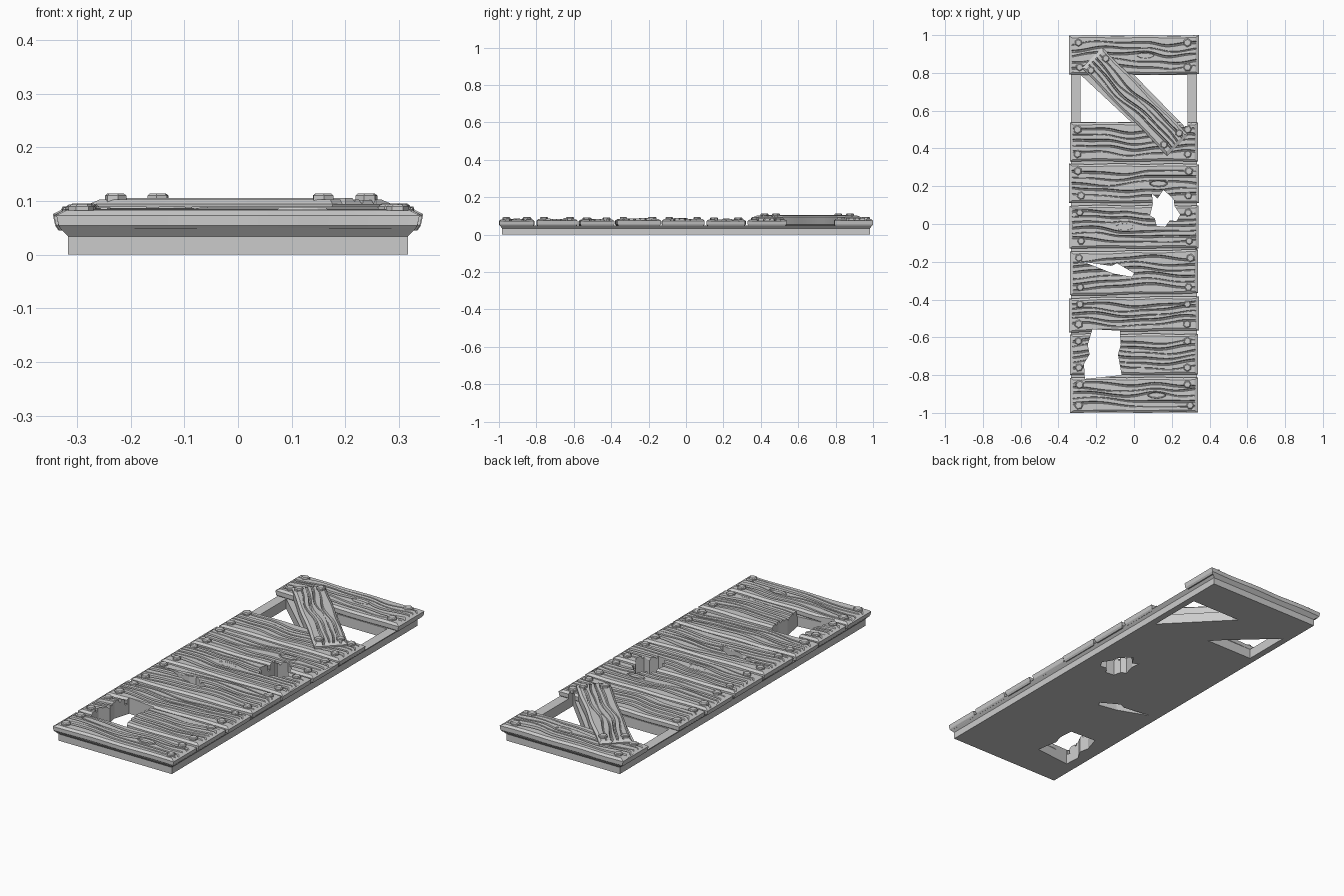
import bpy, bmesh, math, random
from mathutils import Matrix

random.seed(7)
if "Cube" in bpy.data.objects:
    bpy.data.objects.remove(bpy.data.objects["Cube"], do_unlink=True)

# One plain grey for everything
grey = bpy.data.materials.new("weathered grey")
grey.use_nodes = True
COLOUR = (0.6, 0.6, 0.6, 1)
grey.diffuse_color = COLOUR
grey.node_tree.nodes["Principled BSDF"].inputs["Base Color"].default_value = COLOUR


def make_object(name, bm):
    bmesh.ops.recalc_face_normals(bm, faces=bm.faces)
    mesh = bpy.data.meshes.new(name)
    bm.to_mesh(mesh)
    bm.free()
    mesh.materials.append(grey)
    obj = bpy.data.objects.new(name, mesh)
    bpy.context.collection.objects.link(obj)
    return obj


def add_prism(bm, outline, bottom, top):
    face = bm.faces.new([bm.verts.new((x, y, bottom)) for x, y in outline])
    extruded = bmesh.ops.extrude_face_region(bm, geom=[face])["geom"]
    verts = [g for g in extruded if isinstance(g, bmesh.types.BMVert)]
    bmesh.ops.translate(bm, verts=verts, vec=(0, 0, top - bottom))


def cut(obj, cutter):
    mod = obj.modifiers.new("holes", 'BOOLEAN')
    mod.operation, mod.solver, mod.object = 'DIFFERENCE', 'EXACT', cutter
    bpy.context.view_layer.objects.active = obj
    bpy.ops.object.modifier_apply(modifier=mod.name)


# Plank running along x: wavy grain grooves lofted through cross-sections
def plank(name, half_len, width, top, knot=None, bottom=0.045, tilt=0.0):
    bm = bmesh.new()
    steps, count = 36, max(3, round(width / 0.04))
    phase, freq = random.uniform(0, 6), random.uniform(7, 12)
    half = width / 2
    heights = [top + random.uniform(-0.004, 0.003) for _ in range(count + 1)]
    heights[0] = heights[-1] = top - 0.003
    drift = [random.uniform(-0.5, 0.5) for _ in range(count)]
    gap = (width - 0.03) / (count + 1)
    rows = []
    for i in range(steps + 1):
        t = -1 + 2 * i / steps
        x = t * half_len
        lo = -half + 0.004 * (1 + math.sin(17 * x + phase)) * 0.5
        hi = half - 0.004 * (1 + math.sin(21 * x - phase)) * 0.5
        # (across, height, reach at the plank ends)
        section = [(lo + 0.008, bottom, -0.010), (lo, bottom + 0.009, -0.004),
                   (lo, top - 0.012, 0), (lo + 0.012, heights[0], -0.018)]
        for k in range(count):
            g = -half + 0.015 + gap * (k + 1)
            wave = 0.011 * math.sin(freq * x + phase + drift[k])
            wave += 0.004 * math.sin(2.3 * freq * x + drift[k] * 3)
            if knot is not None:
                near = math.exp(-((x - knot) / 0.09) ** 2)
                side = k - (count - 1) / 2
                push = 0.015 if abs(side) < 1 else 0.007
                wave = wave * (1 - near) + near * math.copysign(push, side)
            g += wave
            fade = 0.5 + 0.5 * math.sin(6 * x + 2.4 * k + phase)
            w, d = 0.003 + 0.004 * fade, 0.005 + 0.010 * fade
            section += [(g - w, heights[k], -0.018), (g - w * 0.4, top - d, -0.014),
                        (g + w * 0.4, top - d, -0.014), (g + w, heights[k + 1], -0.018)]
        section += [(hi - 0.012, heights[-1], -0.018), (hi, top - 0.012, 0),
                    (hi, bottom + 0.009, -0.004), (hi - 0.008, bottom, -0.010)]
        rows.append([bm.verts.new((t * (half_len + reach), v + tilt * t, z))
                     for v, z, reach in section])
    n = len(rows[0])
    for a, b in zip(rows, rows[1:]):
        for j in range(n):
            m = (j + 1) % n
            bm.faces.new((a[j], a[m], b[m], b[j]))
    for r in (rows[0], rows[-1]):
        bm.faces.new((r[0], r[1], r[-2], r[-1]))
        bm.faces.new((r[1], r[2], r[-3], r[-2]))
        bm.faces.new(r[2:-2])
    return make_object(name, bm)


# Bolt heads: chamfered blocks in pairs at each plank end
def bolts(name, across, along, top):
    bm = bmesh.new()
    for sx in (-1, 1):
        for sy in (-1, 1):
            spin = Matrix.Rotation(random.uniform(0.5, 1.1), 4, 'Z')
            spot = (sx * (along + random.uniform(-0.01, 0.01)), sy * across)
            size = random.uniform(0.020, 0.024)
            for r1, r2, low, high in ((size, size, -0.012, 0.004),
                                      (size, size * 0.75, 0.004, 0.008)):
                place = Matrix.Translation((*spot, top + (low + high) / 2))
                bmesh.ops.create_cone(bm, cap_ends=True, segments=6, radius1=r1,
                                      radius2=r2, depth=high - low, matrix=place @ spin)
    return make_object(name, bm)


# Oval wood knot: raised rim with a sunken middle
def wood_knot(name, x, y, z):
    bm = bmesh.new()
    shape = Matrix.Translation((x, y, z)) @ Matrix.Diagonal((0.055, 0.021, 1, 1))
    bmesh.ops.create_cone(bm, cap_ends=True, segments=10, radius1=1, radius2=0.85,
                          depth=0.012, matrix=shape)
    bm.faces.ensure_lookup_table()
    lid = max(bm.faces, key=lambda f: f.calc_center_median().z)
    bmesh.ops.inset_region(bm, faces=[lid], thickness=0.006)
    bmesh.ops.translate(bm, verts=lid.verts, vec=(0, 0, -0.007))
    return make_object(name, bm)


# Broken openings through the deck
openings = [
    [(.095, .16), (.125, .135), (.155, .18), (.185, .155), (.21, .13), (.215, .095),
     (.245, .05), (.225, .015), (.19, .02), (.165, -.015), (.12, -.01), (.11, .03),
     (.085, .045), (.10, .105)],
    [(-.27, -.2), (-.12, -.222), (-.09, -.208), (0, -.26), (-.01, -.28), (-.11, -.262)],
    [(-.22, -.557), (-.075, -.565), (-.07, -.64), (-.085, -.69), (-.065, -.8),
     (-.26, -.82), (-.265, -.74), (-.235, -.69), (-.245, -.64)],
    [(0, .79), (.283, .79), (.283, .5)],
    [(-.283, .79), (-.283, .54), (-.015, .54)],
]
bm = bmesh.new()
for outline in openings:
    add_prism(bm, outline, -0.1, 0.2)
cutter = make_object("opening_cutter", bm)
cutter.hide_render = True

# Base slab with a flared upper rim
bm = bmesh.new()
rings = []
for hx, hy, z in ((.317, .983, 0), (.317, .983, .034), (.333, .997, .05)):
    rings.append([bm.verts.new((sx * hx, sy * hy, z))
                  for sx, sy in ((-1, -1), (1, -1), (1, 1), (-1, 1))])
for a, b in zip(rings, rings[1:]):
    for j in range(4):
        m = (j + 1) % 4
        bm.faces.new((a[j], a[m], b[m], b[j]))
bm.faces.new(rings[0])
bm.faces.new(rings[-1])
cut(make_object("base_slab", bm), cutter)

# Deck planks: front edge, back edge, knot position, tilt
deck = [(-1, -.81, .12, 0), (-.8, -.58, None, 0), (-.57, -.385, None, .005),
        (-.375, -.14, None, .006), (-.13, .1, -.05, 0), (.11, .32, .13, 0),
        (.33, .54, None, 0), (.79, 1, .06, 0)]
for i, (front, back, knot, tilt) in enumerate(deck, 1):
    mid, width = (front + back) / 2, back - front
    top = 0.086 + random.uniform(-0.002, 0.002)
    board = plank(f"deck_plank_{i}", random.uniform(.337, .346), width, top, knot, tilt=tilt)
    board.data.transform(Matrix.Translation((0, mid, 0)))
    cut(board, cutter)
    heads = bolts(f"plank_bolts_{i}", width / 2 - 0.04, 0.29, top)
    heads.data.transform(Matrix.Translation((0, mid, 0)))
    if knot is not None:
        wood_knot(f"wood_knot_{i}", knot, mid, top - 0.004)

# Fallen diagonal plank across the gap
place = Matrix.Translation((.005, .648, 0)) @ Matrix.Rotation(math.radians(-45.5), 4, 'Z')
diagonal = plank("diagonal_plank", .325, .16, .106, bottom=.046)
diagonal.data.transform(place)
bolts("diagonal_bolts", .05, .275, .106).data.transform(place)

bpy.data.objects.remove(cutter, do_unlink=True)
